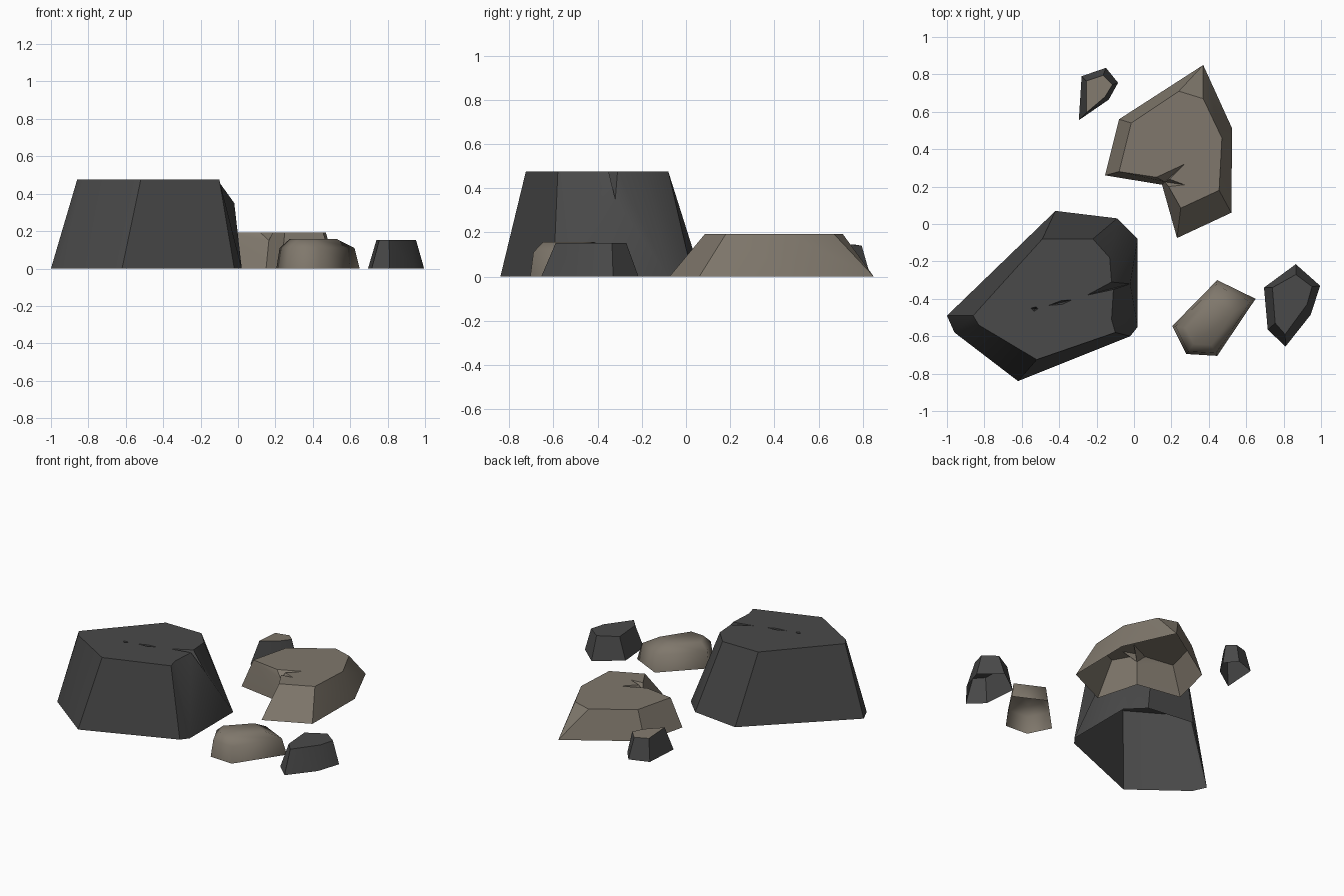
import bpy, bmesh, math
from mathutils import Vector

if "Cube" in bpy.data.objects:
    bpy.data.objects.remove(bpy.data.objects["Cube"])


def material(name, rgb):
    m = bpy.data.materials.new(name)
    m.diffuse_color = (*rgb, 1)
    m.use_nodes = True
    m.node_tree.nodes["Principled BSDF"].inputs["Base Color"].default_value = m.diffuse_color
    return m


DARK = material("dark grey stone", (0.067, 0.067, 0.067))
BROWN = material("warm brown stone", (0.215, 0.187, 0.150))


def finish(bm, name, mats, angle, top_index=0):
    """Orient outward, colour the top by direction, and shade by angle."""
    bmesh.ops.recalc_face_normals(bm, faces=bm.faces[:])
    bm.normal_update()
    cap = max(bm.faces, key=lambda f: f.calc_center_median().z)
    if cap.normal.z < 0:
        bmesh.ops.reverse_faces(bm, faces=bm.faces[:])
        bm.normal_update()
    for f in bm.faces:
        f.smooth = True
        if f.normal.z > 0.9:
            f.material_index = top_index
    me = bpy.data.meshes.new(name)
    bm.to_mesh(me)
    bm.free()
    for m in mats:
        me.materials.append(m)
    me.set_sharp_from_angle(angle=math.radians(angle))
    ob = bpy.data.objects.new(name, me)
    bpy.context.collection.objects.link(ob)
    return ob


def stacked_rock(name, rings, mats, angle=30, top_index=0):
    """Open-bottomed rock from matching rings of (x, y, z)."""
    bm = bmesh.new()
    loops = [[bm.verts.new(p) for p in r] for r in rings]
    n = len(loops[0])
    for a, b in zip(loops, loops[1:]):
        for i in range(n):
            j = (i + 1) % n
            bm.faces.new((a[i], a[j], b[j], b[i]))
    bm.faces.new(loops[-1])
    return finish(bm, name, mats, angle, top_index)


def notched_rock(name, base, top, z, notch, sides, pits, mat):
    """Rock with a split in its rim (notch = low point) and pits in its top."""
    bm = bmesh.new()
    v = [bm.verts.new((x, y, 0)) for x, y in base]
    t = [bm.verts.new((x, y, z)) for x, y in top]
    v += t + [bm.verts.new(notch)]
    for s in sides:
        bm.faces.new([v[i] for i in s])
    edges = [bm.edges.get((t[i - 1], t[i])) for i in range(len(t))]
    for pit in pits:
        p = [bm.verts.new((x, y, z)) for x, y in pit]
        c = sum((q.co for q in p), Vector()) / len(p)
        low = bm.verts.new((c.x, c.y, z - 0.05))
        for i in range(len(p)):
            bm.faces.new((p[i - 1], p[i], low))
            edges.append(bm.edges.get((p[i - 1], p[i])))
    bmesh.ops.triangle_fill(bm, use_beauty=True, edges=edges)
    return finish(bm, name, [mat], 30)


def at(z, pts):
    return [(x, y, z) for x, y in pts]


# Large dark boulder with a split rim and two cracks on top
notched_rock(
    "large_boulder",
    [(-1, -.49), (-.42, .07), (-.09, .03), (.02, -.08),
     (.02, -.55), (-.02, -.60), (-.62, -.84), (-.96, -.58)],
    [(-.86, -.49), (-.49, -.08), (-.22, -.08), (-.13, -.18), (-.12, -.31), (-.25, -.38),
     (-.11, -.35), (-.12, -.51), (-.10, -.58), (-.52, -.725), (-.83, -.54)],
    0.475, (-.02, -.32, .35),
    [(0, 1, 9, 8), (1, 2, 10, 9), (2, 3, 11, 10), (3, 19, 12, 11), (3, 4, 19),
     (19, 13, 12), (19, 14, 13), (4, 15, 14, 19), (4, 5, 16, 15), (5, 6, 17, 16),
     (6, 7, 18, 17), (7, 0, 8, 18)],
    [[(-.455, -.435), (-.39, -.41), (-.33, -.405), (-.385, -.43)],
     [(-.55, -.45), (-.525, -.443), (-.513, -.453), (-.535, -.467)]],
    DARK)

# Flat brown boulder with a jagged notch at the front
notched_rock(
    "flat_boulder",
    [(-.155, .26), (-.08, .56), (.37, .85), (.525, .51), (.52, .06), (.23, -.075), (.15, .21)],
    [(-.08, .28), (-.015, .54), (.24, .71), (.37, .67), (.47, .46), (.455, .18),
     (.25, .085), (.185, .20), (.27, .21), (.19, .24), (.27, .32), (.12, .25)],
    0.192, (.165, .225, .15),
    [(0, 1, 8, 7), (1, 2, 9, 8), (2, 10, 9), (2, 3, 11, 10), (3, 4, 12, 11),
     (4, 5, 13, 12), (5, 6, 19, 14, 13), (19, 15, 14), (19, 16, 15), (19, 17, 16),
     (19, 18, 17), (19, 7, 18), (6, 0, 7, 19)],
    [], BROWN)

# Small dark stone with a brown top
stacked_rock(
    "back_stone",
    [at(0, [(-.295, .555), (-.28, .79), (-.15, .835), (-.085, .755), (-.135, .665)]),
     [(-.255, .595, .155), (-.255, .765, .145), (-.165, .795, .14), (-.115, .745, .146),
      (-.155, .68, .15)]],
    [DARK, BROWN], top_index=1)

# Small dark stone on the right
stacked_rock(
    "right_stone",
    [at(0, [(.695, -.34), (.865, -.215), (.995, -.33), (.945, -.485), (.81, -.655), (.715, -.565)]),
     at(.152, [(.74, -.34), (.865, -.27), (.952, -.335), (.925, -.43), (.808, -.59), (.755, -.53)])],
    [DARK])

# Smooth brown pebble, rounded in three rings
pebble = [(.205, -.545), (.445, -.30), (.65, -.40), (.445, -.705), (.28, -.695)]


def shrink(s, cx, cy):
    return [(cx + (x - cx) * s, cy + (y - cy) * s) for x, y in pebble]


stacked_rock(
    "smooth_pebble",
    [at(0, pebble), at(.11, shrink(.9, .38, -.56)), at(.157, shrink(.57, .37, -.57))],
    [BROWN], angle=180)
